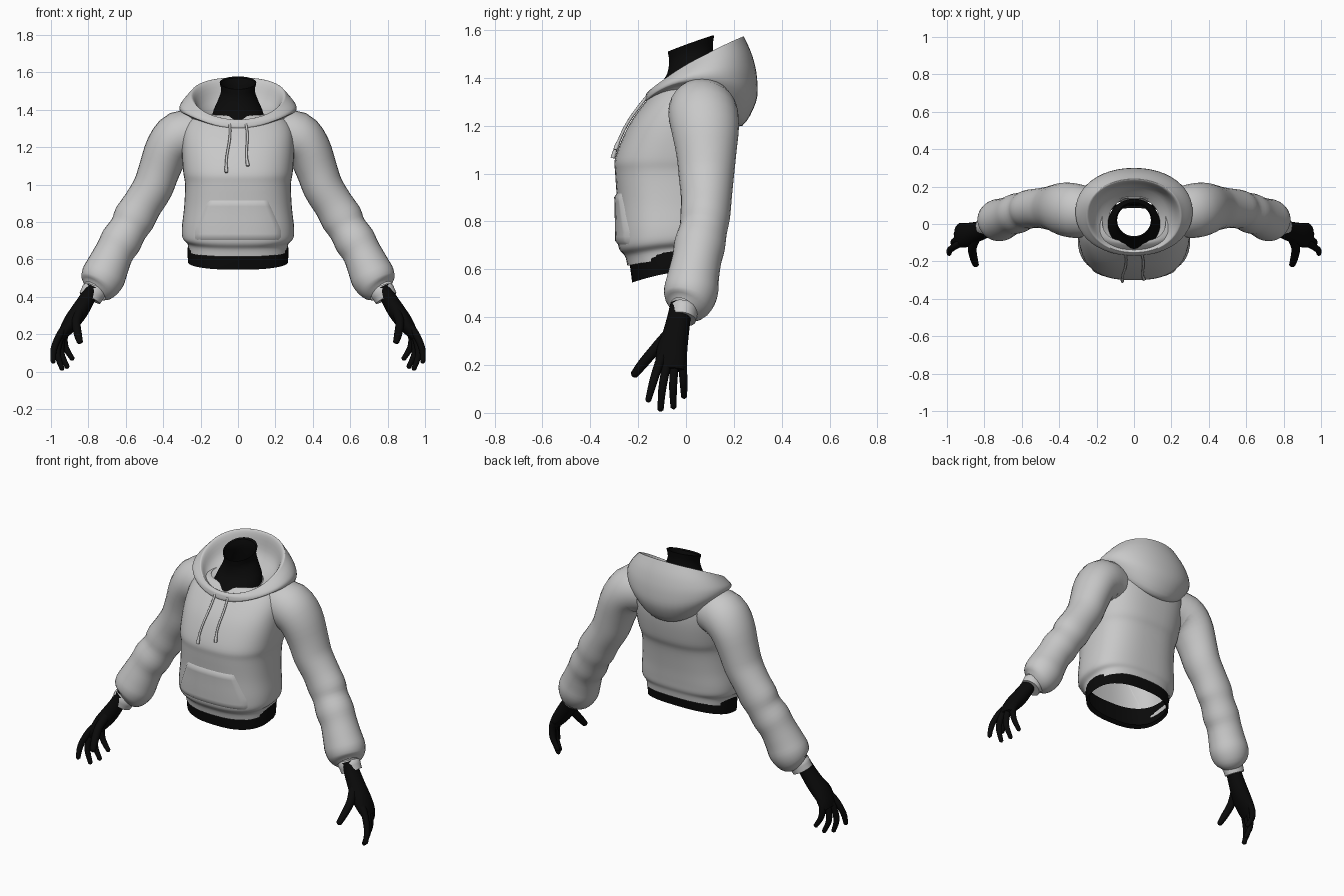
import bpy, bmesh, math
from mathutils import Vector
from mathutils.bvhtree import BVHTree

if "Cube" in bpy.data.objects:
    bpy.data.objects.remove(bpy.data.objects["Cube"])


def material(name, v):
    m = bpy.data.materials.new(name)
    m.diffuse_color = (v, v, v, 1)
    m.use_nodes = True
    m.node_tree.nodes["Principled BSDF"].inputs["Base Color"].default_value = m.diffuse_color
    return m


GREY = material("fabric grey", 0.58)
BLACK = material("matte black", 0.003)


def smooth(pts, n):
    """Catmull-Rom resampling of tuples of any length."""
    out = []
    for i in range(len(pts) - 1):
        p0, p1, p2, p3 = (pts[max(0, min(len(pts) - 1, i + k))] for k in (-1, 0, 1, 2))
        for j in range(n):
            t = j / n
            out.append(tuple(
                0.5 * (2 * b + (c - a) * t + (2 * a - 5 * b + 4 * c - d) * t * t
                       + (3 * b - a - 3 * c + d) * t ** 3)
                for a, b, c, d in zip(p0, p1, p2, p3)))
    return out + [tuple(pts[-1])]


def build(name, rings, mat, cap=False, closed=True, angle=50):
    """Bridge equal-length rows of points into one surface."""
    bm = bmesh.new()
    rows = [[bm.verts.new(p) for p in r] for r in rings]
    n = len(rows[0])
    for a, b in zip(rows, rows[1:]):
        for i in range(n if closed else n - 1):
            j = (i + 1) % n
            bm.faces.new((a[i], a[j], b[j], b[i]))
    if cap:
        bm.faces.new(rows[0])
        bm.faces.new(rows[-1])
    bmesh.ops.recalc_face_normals(bm, faces=bm.faces)
    me = bpy.data.meshes.new(name)
    bm.to_mesh(me)
    bm.free()
    me.materials.append(mat)
    ob = bpy.data.objects.new(name, me)
    bpy.context.collection.objects.link(ob)
    bpy.ops.object.select_all(action='DESELECT')
    ob.select_set(True)
    bpy.context.view_layer.objects.active = ob
    bpy.ops.object.shade_smooth_by_angle(angle=math.radians(angle))
    return ob


def loop(spec, p=1.0, n=48):
    """Level-ish ring: half width, front y, back y, front z, side z, back z."""
    w, yf, yb, zf, zm, zb = spec
    out = []
    for i in range(n):
        a = 2 * math.pi * i / n
        s, c = math.sin(a), math.cos(a)
        cy = math.copysign(abs(c) ** p, c)
        out.append((w * math.copysign(abs(s) ** p, s),
                    (yf + yb) / 2 - (yb - yf) / 2 * cy,
                    zm + (zf - zb) / 2 * c + ((zf + zb) / 2 - zm) * c * c))
    return out


def sweep(pts, side=1, n=20):
    """Elliptical rings along a path of (x, y, z, radius across, radius in y)."""
    rings = []
    for i, q in enumerate(pts):
        t = (Vector(pts[min(i + 1, len(pts) - 1)][:3]) - Vector(pts[max(i - 1, 0)][:3])).normalized()
        u = Vector((0, 1, 0)).cross(t).normalized()
        v = t.cross(u)
        ring = []
        for k in range(n):
            a = 2 * math.pi * k / n
            p = Vector(q[:3]) + u * (q[3] * math.cos(a)) + v * (q[4] * math.sin(a))
            ring.append((p.x * side, p.y, p.z))
        rings.append(ring)
    return rings


# Torso with gathered hem, open at the bottom and the neck
torso_spec = [
    (.265, -.245, .12, .615, .645, .68), (.270, -.255, .125, .655, .685, .715),
    (.296, -.281, .135, .69, .715, .745), (.300, -.286, .14, .76, .77, .79),
    (.288, -.288, .15, .88, .88, .88), (.283, -.296, .17, 1.0, 1.0, 1.0),
    (.293, -.295, .195, 1.07, 1.07, 1.07), (.300, -.240, .215, 1.2, 1.2, 1.2),
    (.290, -.170, .21, 1.3, 1.3, 1.3), (.240, -.115, .18, 1.36, 1.365, 1.365),
    (.170, -.095, .14, 1.37, 1.38, 1.38)]
torso = build("torso", [loop(s, .78) for s in smooth(torso_spec, 5)], GREY)
surface = BVHTree.FromPolygons([v.co for v in torso.data.vertices],
                               [tuple(f.vertices) for f in torso.data.polygons])


def front_y(x, z):
    hit = surface.ray_cast(Vector((x, -1, z)), Vector((0, 1, 0)))[0]
    return hit.y if hit else -.12


# Undershirt band below the hem
build("undershirt_band", [loop(s, .8) for s in (
    (.255, -.20, .085, .56, .60, .635), (.268, -.225, .10, .545, .585, .62),
    (.270, -.235, .11, .62, .655, .69), (.262, -.235, .11, .69, .71, .73))], BLACK)

# Hood: inside lining, rim, full outer bag, tucked base
hood_spec = [
    (.135, -.105, .14, 1.325, 1.355, 1.37), (.20, -.135, .205, 1.335, 1.40, 1.45),
    (.235, -.148, .225, 1.345, 1.462, 1.55), (.25, -.153, .238, 1.348, 1.478, 1.573),
    (.262, -.158, .248, 1.343, 1.472, 1.56), (.292, -.165, .278, 1.335, 1.448, 1.49),
    (.312, -.168, .297, 1.325, 1.42, 1.40), (.308, -.17, .293, 1.31, 1.39, 1.30),
    (.275, -.165, .235, 1.30, 1.362, 1.20), (.24, -.14, .17, 1.29, 1.335, 1.22)]
build("hood", [loop(s, .95) for s in smooth(hood_spec, 4)], GREY, angle=70)

# Neck, open through the top
build("neck", [loop(s) for s in smooth([
    (.090, -.065, .105, 1.505, 1.54, 1.57), (.098, -.076, .117, 1.51, 1.545, 1.577),
    (.090, -.070, .112, 1.47, 1.50, 1.53), (.112, -.078, .122, 1.42, 1.44, 1.46),
    (.130, -.100, .13, 1.385, 1.40, 1.42), (.140, -.135, .135, 1.34, 1.36, 1.38)], 3)], BLACK)

# Front pouch pocket: slanted hand openings, slightly puffed
rows = []
NU, NV = 24, 12
for j in range(NV + 1):
    v = j / NV
    half = .235 - max(0, v - .25) / .75 * .075
    z = .70 + .22 * v
    row = []
    for i in range(NU + 1):
        x = half * (2 * i / NU - 1)
        edge = i in (0, NU) or j in (0, NV)
        row.append((x, front_y(x, z) + (.003 if edge else -.011), z))
    rows.append(row)
build("pocket", rows, GREY, closed=False)

# Drawstrings hanging from the hood with knotted tips
for name, x0, x1, zend in (("left_drawstring", -.045, -.06, 1.065),
                           ("right_drawstring", .04, .055, 1.10)):
    path = []
    for i in range(13):
        t = i / 12
        x, z = x0 + (x1 - x0) * t + .006 * math.sin(t * 6), 1.335 + (zend - 1.335) * t
        r = .009 if i > 10 else .0065
        path.append((x, min(front_y(x, z), -.14) - .012, z, r, r))
    build(name, sweep(path, 1, 8), GREY, cap=True)

# Sleeve with shoulder, elbow folds and gathered wrist
sleeve = [
    (.22, .06, 1.265, .13, .13), (.31, .07, 1.255, .138, .145),
    (.375, .08, 1.19, .122, .142), (.42, .085, 1.08, .111, .125),
    (.455, .085, .985, .108, .115), (.51, .085, .895, .106, .106),
    (.555, .08, .82, .112, .104), (.585, .072, .765, .103, .100),
    (.625, .057, .70, .110, .107), (.66, .045, .64, .104, .103),
    (.695, .03, .565, .112, .108), (.722, .02, .505, .118, .113),
    (.748, .005, .455, .102, .098), (.766, -.008, .432, .068, .062)]
cuff = [(.762, -.005, .45, .058, .052), (.768, -.008, .435, .067, .060),
        (.778, -.010, .418, .065, .058), (.792, -.014, .392, .062, .056),
        (.792, -.014, .392, .045, .045)]

# Hand: flat palm and tapered fingers
palm = [(.775, -.02, .45, .040, .046), (.81, -.032, .385, .043, .050),
        (.85, -.045, .32, .047, .056), (.89, -.058, .265, .044, .064),
        (.925, -.063, .215, .033, .064), (.945, -.064, .18, .020, .056)]
fingers = {
    "index_finger": [(.925, -.10, .235), (.957, -.118, .19), (.985, -.14, .12), (.988, -.158, .052)],
    "middle_finger": [(.925, -.075, .22), (.95, -.085, .18), (.965, -.10, .095), (.940, -.106, .014)],
    "ring_finger": [(.92, -.045, .22), (.94, -.05, .18), (.945, -.054, .10), (.912, -.052, .024)],
    "little_finger": [(.91, -.015, .23), (.928, -.014, .19), (.922, -.010, .13), (.885, -.008, .068)],
    "thumb": [(.845, -.07, .33), (.865, -.13, .265), (.856, -.185, .20), (.845, -.218, .158)]}

for side, label in ((-1, "left"), (1, "right")):
    build(label + "_sleeve", sweep(smooth(sleeve, 3), side, 28), GREY)
    build(label + "_cuff", sweep(cuff, side, 28), GREY)
    build(label + "_palm", sweep(smooth(palm, 3), side, 20), BLACK, cap=True)
    for name, pts in fingers.items():
        big = 1.25 if name == "thumb" else 1
        path = [p + (r * big, r * big) for p, r in zip(pts, (.021, .019, .017, .013))]
        path = smooth(path, 4)
        # rounded fingertip
        d = (Vector(path[-1][:3]) - Vector(path[-2][:3])).normalized() * .008
        path.append(tuple(Vector(path[-1][:3]) + d) + (.005, .005))
        build(label + "_" + name, sweep(path, side, 10), BLACK, cap=True)
